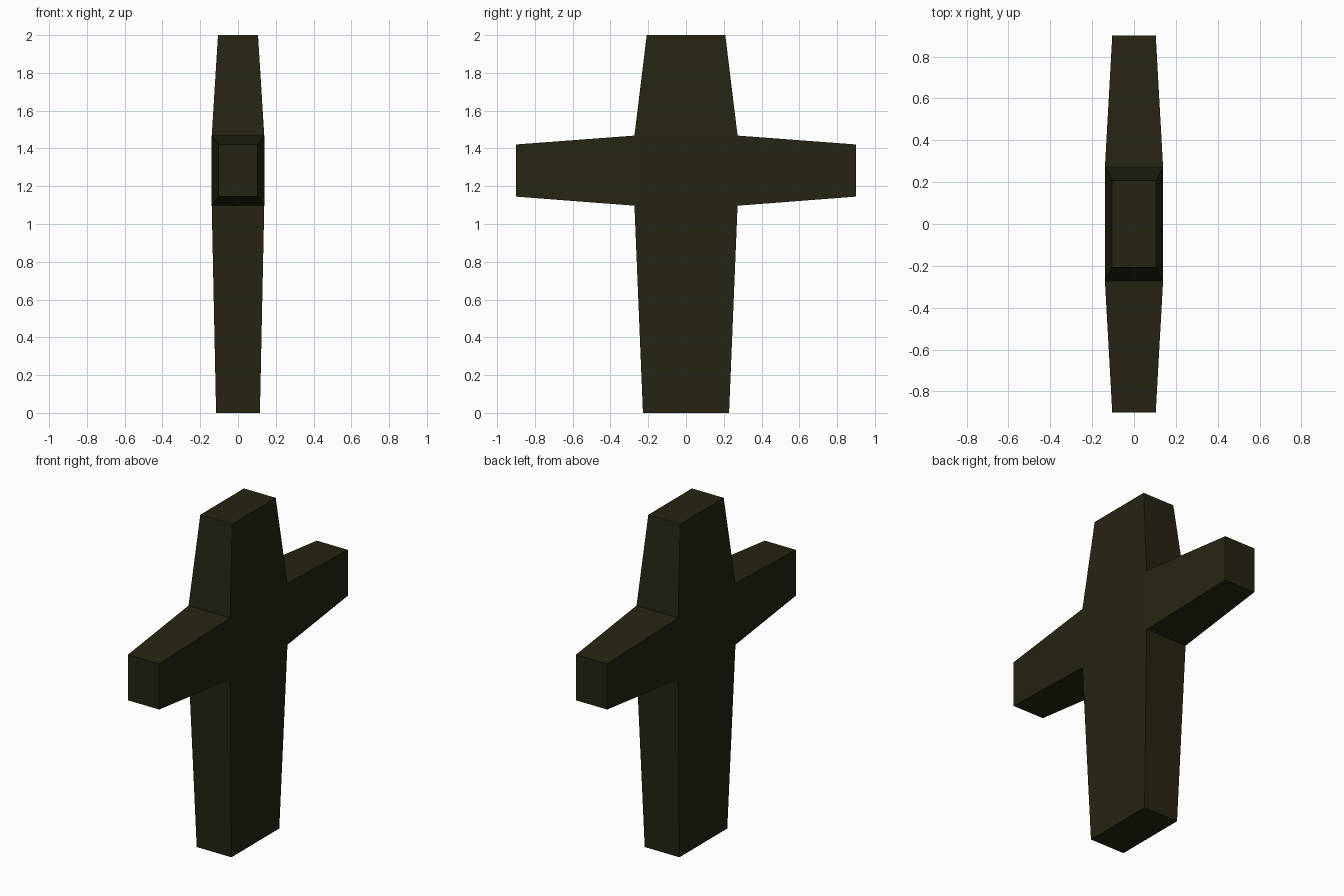
import bpy, bmesh
from mathutils import Vector

if "Cube" in bpy.data.objects:
    bpy.data.objects.remove(bpy.data.objects["Cube"])

stone = bpy.data.materials.new("dark olive")
stone.diffuse_color = (0.0194, 0.0176, 0.0060, 1)
stone.use_nodes = True
stone.node_tree.nodes["Principled BSDF"].inputs["Base Color"].default_value = stone.diffuse_color

bm = bmesh.new()
# central block
lo, hi = Vector((-0.139, -0.273, 1.097)), Vector((0.139, 0.273, 1.468))
bmesh.ops.create_cube(bm, size=1)
for v in bm.verts:
    v.co = Vector([lo[i] if v.co[i] < 0 else hi[i] for i in range(3)])


def limb(direction, end, centre, half):
    """Extrude the block face in a direction out to a tapered end."""
    bm.normal_update()
    d = Vector(direction)
    face = max(bm.faces, key=lambda f: f.normal.dot(d) + 0.01 * f.calc_center_median().dot(d))
    new = bmesh.ops.extrude_discrete_faces(bm, faces=[face])["faces"][0]
    mid = new.calc_center_median()
    for v in new.verts:
        side = v.co - mid
        v.co = Vector([end if d[i] else centre[i] + (half[i] if side[i] > 0 else -half[i])
                       for i in range(3)])


# upright top, upright foot, two side arms
limb((0, 0, 1), 2.0, (0, 0, 0), (0.106, 0.208, 0))
limb((0, 0, -1), 0.0, (0, 0, 0), (0.116, 0.228, 0))
for s in (-1, 1):
    limb((0, s, 0), s * 0.9, (0, 0, 1.283), (0.104, 0, 0.138))

bmesh.ops.recalc_face_normals(bm, faces=bm.faces)
mesh = bpy.data.meshes.new("cross")
bm.to_mesh(mesh)
bm.free()
mesh.materials.append(stone)
bpy.context.collection.objects.link(bpy.data.objects.new("cross", mesh))
